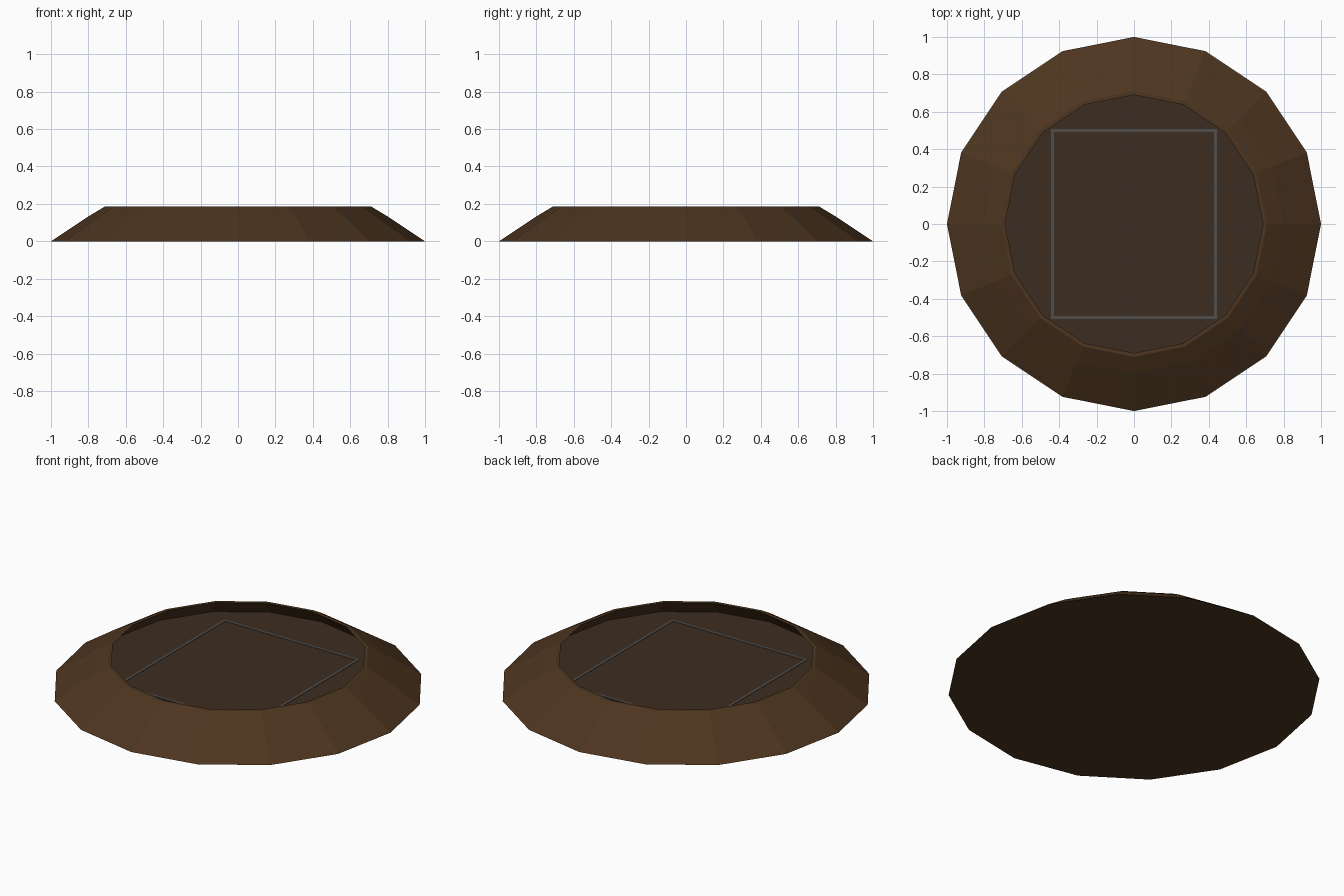
import bpy, bmesh, math

if "Cube" in bpy.data.objects:
    bpy.data.objects.remove(bpy.data.objects["Cube"])

SIDES = 16


def material(name, rgb):
    m = bpy.data.materials.new(name)
    m.diffuse_color = (*rgb, 1)
    m.use_nodes = True
    m.node_tree.nodes["Principled BSDF"].inputs["Base Color"].default_value = m.diffuse_color
    return m


def finish(bm, name, mat):
    bmesh.ops.recalc_face_normals(bm, faces=bm.faces)
    mesh = bpy.data.meshes.new(name)
    bm.to_mesh(mesh)
    bm.free()
    mesh.materials.append(mat)
    ob = bpy.data.objects.new(name, mesh)
    bpy.context.collection.objects.link(ob)
    return ob


def lathe(name, profile, mat):
    """Turn a (radius, height) profile into flat-sided rings, capped at both ends."""
    bm = bmesh.new()
    rings = [[bm.verts.new((r * math.cos(math.tau * i / SIDES),
                            r * math.sin(math.tau * i / SIDES), z))
              for i in range(SIDES)] for r, z in profile]
    for a, b in zip(rings, rings[1:]):
        for i in range(SIDES):
            j = (i + 1) % SIDES
            bm.faces.new((a[i], a[j], b[j], b[i]))
    bm.faces.new(rings[0])
    bm.faces.new(rings[-1])
    return finish(bm, name, mat)


wood = material("brown_wood", (0.075, 0.036, 0.014))
floor_mat = material("dark_floor", (0.046, 0.026, 0.015))
metal = material("grey_metal", (0.075, 0.075, 0.075))

# Sloping outer shell with a narrow lip and an undercut inner wall
lathe("sloped_base", [(1, 0), (0.80, 0.133), (0.71, 0.187), (0.69, 0.187),
                      (0.79, 0.085)], wood)

# Recessed floor panel
lathe("recessed_floor", [(0.80, 0.08), (0.79, 0.09)], floor_mat)

# Thin rectangular inlay on the floor, mitred at the corners
bm = bmesh.new()
loops = []
for hx, hy, z in ((0.444, 0.507, 0.085), (0.444, 0.507, 0.092),
                  (0.429, 0.492, 0.092), (0.429, 0.492, 0.085)):
    loops.append([bm.verts.new((sx * hx, sy * hy, z))
                  for sx, sy in ((-1, -1), (1, -1), (1, 1), (-1, 1))])
for k in range(4):
    a, b = loops[k], loops[(k + 1) % 4]
    for i in range(4):
        j = (i + 1) % 4
        bm.faces.new((a[i], a[j], b[j], b[i]))
finish(bm, "inlay_frame", metal)
